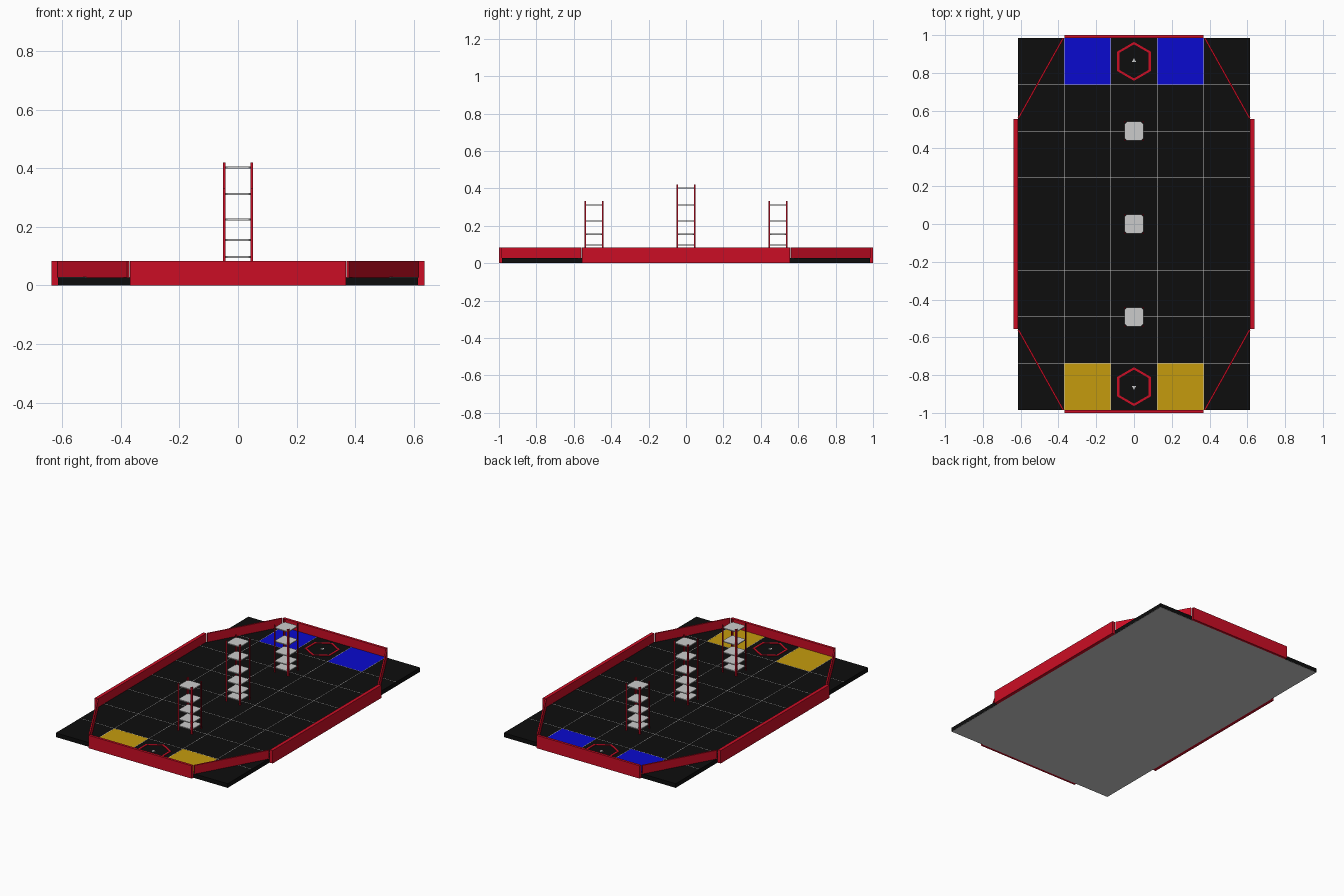
import bpy, bmesh
from math import radians, cos, sin, atan2, hypot, pi

if "Cube" in bpy.data.objects:
    bpy.data.objects.remove(bpy.data.objects["Cube"])

T = 0.246            # tile size
HX, HY = 2.5 * T, 4 * T
FLOOR, WALL = 0.027, 0.083


def material(name, rgb):
    m = bpy.data.materials.new(name)
    m.diffuse_color = (*rgb, 1)
    m.use_nodes = True
    m.node_tree.nodes["Principled BSDF"].inputs["Base Color"].default_value = m.diffuse_color
    return m


RED = material("red", (0.6, 0.004, 0.018))
BLACK = material("black", (0.004, 0.004, 0.004))
BLUE = material("blue", (0.003, 0.003, 0.62))
YELLOW = material("yellow", (0.56, 0.33, 0.004))


def finish(name, bm, mat):
    bmesh.ops.recalc_face_normals(bm, faces=bm.faces)
    me = bpy.data.meshes.new(name)
    bm.to_mesh(me)
    bm.free()
    ob = bpy.data.objects.new(name, me)
    bpy.context.collection.objects.link(ob)
    if mat:
        me.materials.append(mat)
    return ob


def prism(name, pts, z0, z1, mat=None):
    """Extrude a flat outline from z0 to z1."""
    bm = bmesh.new()
    face = bm.faces.new([bm.verts.new((x, y, z0)) for x, y in pts])
    top = bmesh.ops.extrude_face_region(bm, geom=[face])["geom"]
    bmesh.ops.translate(bm, vec=(0, 0, z1 - z0),
                        verts=[v for v in top if isinstance(v, bmesh.types.BMVert)])
    return finish(name, bm, mat)


def box(name, x0, x1, y0, y1, z0, z1, mat=None):
    return prism(name, [(x0, y0), (x1, y0), (x1, y1), (x0, y1)], z0, z1, mat)


# Floor slab with grey underside
box("floor_underside", -HX, HX, -HY, HY, 0, 0.001)
box("floor", -HX, HX, -HY, HY, 0.001, FLOOR, BLACK)

# Coloured corner tiles
for sx in (-1, 1):
    for sy, mat in ((-1, YELLOW), (1, BLUE)):
        cx, cy = sx * T, sy * 3.5 * T
        box("start_tile", cx - T / 2, cx + T / 2, cy - T / 2, cy + T / 2,
            FLOOR - 0.002, FLOOR + 0.0006, mat)

# Thin seams between tiles
W, SEAM = 0.0013, FLOOR + 0.001
for i in range(1, 5):
    x = -HX + i * T
    box("seam_long", x - W, x + W, -HY, HY, FLOOR - 0.001, SEAM)
for i in range(1, 8):
    y = -HY + i * T
    box("seam_cross", -HX, HX, y - W, y + W, FLOOR - 0.001, SEAM)

# Straight and diagonal walls
for s in (-1, 1):
    box("side_wall", *sorted((s * HX, s * 0.637)), -0.555, 0.555, 0, WALL, RED)
    box("end_wall", -1.5 * T, 1.5 * T, *sorted((s * HY, s * 1.0)), 0, WALL, RED)
    for sy in (-1, 1):
        ax, ay, bx, by = s * 0.375, sy * HY, s * 0.612, sy * 0.56
        d = hypot(bx - ax, by - ay)
        nx, ny = (by - ay) / d * 0.0045, -(bx - ax) / d * 0.0045
        prism("diagonal_wall", [(ax + nx, ay + ny), (bx + nx, by + ny),
                                (bx - nx, by - ny), (ax - nx, ay - ny)],
              FLOOR, WALL, RED)


# Hexagon rings with a small pointer in the middle
def hex_ring(cy):
    bm = bmesh.new()
    rows = []
    for r, z in ((0.103, FLOOR), (0.103, FLOOR + 0.003),
                 (0.09, FLOOR + 0.003), (0.09, FLOOR)):
        rows.append([bm.verts.new((r * sin(k * pi / 3), cy + r * cos(k * pi / 3), z))
                     for k in range(6)])
    for a, b in zip(rows, rows[1:] + rows[:1]):
        for k in range(6):
            n = (k + 1) % 6
            bm.faces.new((a[k], a[n], b[n], b[k]))
    finish("hexagon_ring", bm, RED)


for s in (-1, 1):
    cy = s * 3.5 * T
    hex_ring(cy)
    prism("pointer", [(-0.012, cy - s * 0.004), (0.012, cy - s * 0.004),
                      (0, cy + s * 0.018)], FLOOR, FLOOR + 0.002)


# Shelf towers: four angle-profile posts and chamfered plates
SHELVES = (0.055, 0.097, 0.155, 0.225, 0.312, 0.402)


def tower(cy, height, count):
    o, w, t = 0.052, 0.010, 0.0015
    for sx in (-1, 1):
        for sy in (-1, 1):
            prof = [(o, o), (o - w, o), (o - w, o - t), (o - t, o - t),
                    (o - t, o - w), (o, o - w)]
            prism("tower_post", [(sx * x, cy + sy * y) for x, y in prof],
                  FLOOR, height, RED)
    h, c = 0.0495, 0.038
    outline = [(c, -h), (h, -c), (h, c), (c, h), (-c, h), (-h, c), (-h, -c), (-c, -h)]
    for z in SHELVES[:count]:
        prism("tower_shelf", [(x, cy + y) for x, y in outline], z - 0.003, z + 0.003)


tower(0, 0.42, 6)
for s in (-1, 1):
    tower(s * 2 * T, 0.332, 5)
